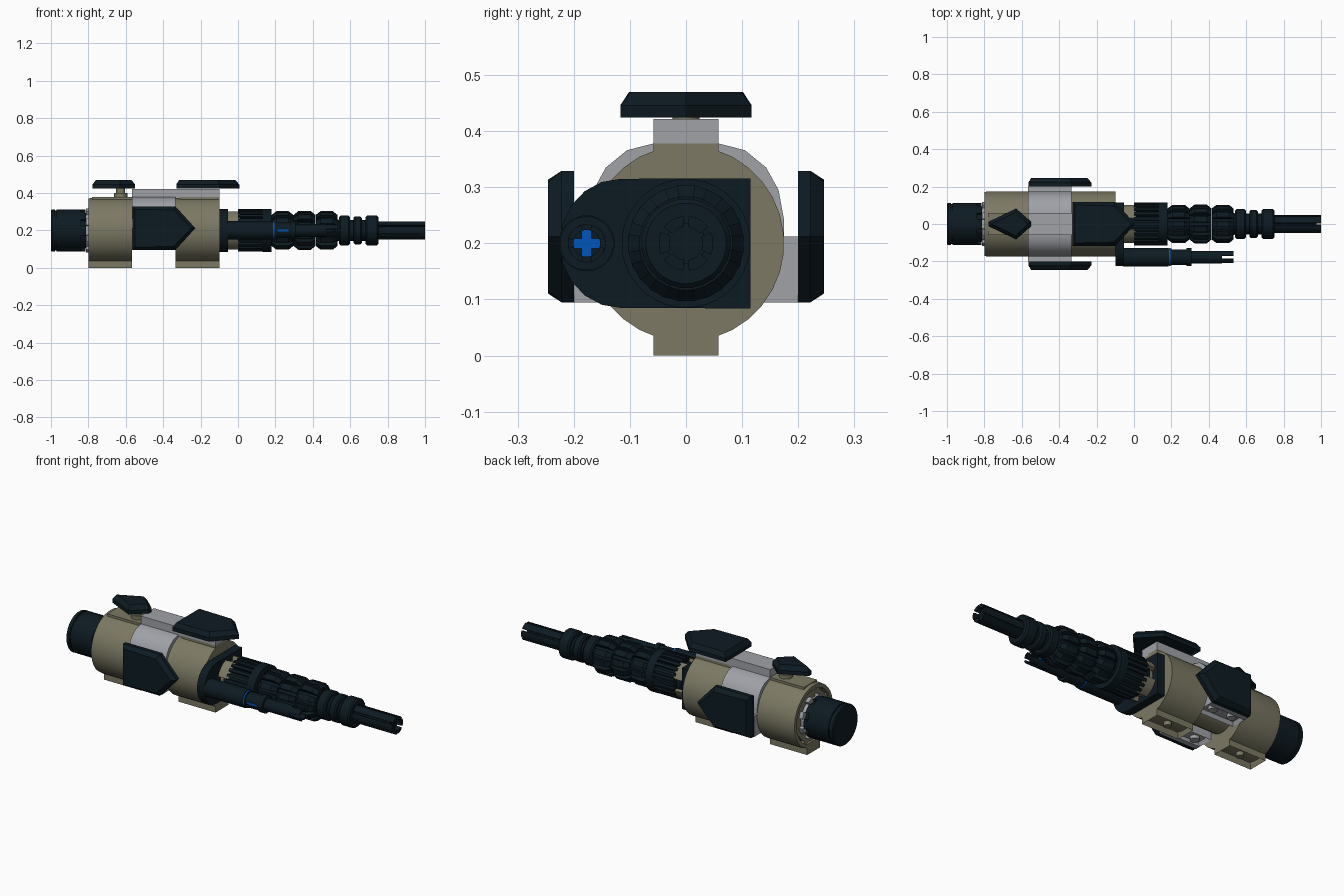
import bpy, bmesh, math
from mathutils import Vector

if "Cube" in bpy.data.objects:
    bpy.data.objects.remove(bpy.data.objects["Cube"])

def material(name, rgb):
    m = bpy.data.materials.new(name)
    m.diffuse_color = (*rgb, 1)
    m.use_nodes = True
    m.node_tree.nodes["Principled BSDF"].inputs["Base Color"].default_value = m.diffuse_color
    return m

TAN = material("tan", (0.2, 0.19, 0.125))
DARK = material("dark", (0.004, 0.0105, 0.016))
GREY = material("light_grey", (0.35, 0.36, 0.39))
BLUE = material("blue", (0.0, 0.09, 0.5))
AXIS = (0.0, 0.2)        # main barrel centre (y, z)
SIDE = (-0.177, 0.2)     # side barrel centre

def finish(name, bm, mat, angle=30):
    bmesh.ops.recalc_face_normals(bm, faces=bm.faces)
    me = bpy.data.meshes.new(name)
    for f in bm.faces:
        f.smooth = True
    bm.to_mesh(me)
    bm.free()
    me.set_sharp_from_angle(angle=math.radians(angle))
    me.materials.append(mat)
    ob = bpy.data.objects.new(name, me)
    bpy.context.collection.objects.link(ob)
    return ob

def loft(name, sections, mat, centre=(0, 0)):
    """Skin (x, yz-outline) sections along x and cap both ends."""
    bm = bmesh.new()
    rings = [[bm.verts.new((x, y + centre[0], z + centre[1])) for y, z in pts] for x, pts in sections]
    n = len(rings[0])
    for a, b in zip(rings, rings[1:]):
        for i in range(n):
            bm.faces.new((a[i], a[(i + 1) % n], b[(i + 1) % n], b[i]))
    bm.faces.new(rings[0])
    bm.faces.new(rings[-1])
    return finish(name, bm, mat)

def prism(name, pts, x0, x1, mat, centre=(0, 0)):
    return loft(name, [(x0, pts), (x1, pts)], mat, centre)

def circle(r, n=24):
    return [(r * math.cos(2 * math.pi * (i + .5) / n), r * math.sin(2 * math.pi * (i + .5) / n)) for i in range(n)]

def turned(name, profile, mat, centre=AXIS, n=24):
    return loft(name, [(x, circle(r, n)) for x, r in profile], mat, centre)

def gear(n, r_in, r_out, duty=0.6, phase=0.0, arc=2):
    """Toothed outline with n teeth."""
    pts = []
    for i in range(n):
        for r, a0, a1 in ((r_out, 0, duty), (r_in, duty, 1)):
            for k in range(arc):
                a = 2 * math.pi * (i + phase - duty / 2 + a0 + (a1 - a0) * k / (arc - 1)) / n
                pts.append((r * math.cos(a), r * math.sin(a)))
    return pts

def cross(r, w):
    q = [(r, -w), (r, w), (w, w), (w, r), (-w, r), (-w, w), (-r, w), (-r, -w),
         (-w, -w), (-w, -r), (w, -r), (w, -w)]
    return q

def box(name, x, y, z, mat, hollow=0):
    """Box from ranges; hollow sinks a framed recess into the underside."""
    bm = bmesh.new()
    bmesh.ops.create_cube(bm, size=1)
    for v in bm.verts:
        v.co = Vector([r[0] if c < 0 else r[1] for c, r in zip(v.co, (x, y, z))])
    if hollow:
        bm.normal_update()
        f = min(bm.faces, key=lambda f: f.calc_center_median().z)
        bmesh.ops.inset_region(bm, faces=[f], thickness=0.015)
        for v in f.verts:
            v.co.z += hollow
    return finish(name, bm, mat)

def panel(name, outline, to_world):
    """Armour plate: straight rim, chamfered face, hollow back."""
    bm = bmesh.new()
    lo = [bm.verts.new((x, u, 0)) for x, u in outline]
    hi = [bm.verts.new((x, u, 0.022)) for x, u in outline]
    n = len(lo)
    for i in range(n):
        bm.faces.new((lo[i], lo[(i + 1) % n], hi[(i + 1) % n], hi[i]))
    back, face = bm.faces.new(lo[::-1]), bm.faces.new(hi)
    bmesh.ops.recalc_face_normals(bm, faces=bm.faces)
    bmesh.ops.inset_region(bm, faces=[face], thickness=0.022)
    for v in face.verts:
        v.co.z += 0.024
    bmesh.ops.inset_region(bm, faces=[back], thickness=0.012)
    for v in back.verts:
        v.co.z += 0.012
    for v in bm.verts:
        v.co = Vector(to_world(*v.co))
    return finish(name, bm, DARK, 15)

def stud(name, x, y, z0, z1, r, mat):
    bm = bmesh.new()
    bmesh.ops.create_cone(bm, cap_ends=True, segments=16, radius1=r, radius2=r, depth=z1 - z0)
    bmesh.ops.translate(bm, verts=bm.verts, vec=(x, y, (z0 + z1) / 2))
    return finish(name, bm, mat)

# Tan body drums with feet and flat tops
for tag, x0, x1 in (("rear", -0.8, -0.568), ("fore", -0.333, -0.1)):
    rear = tag == "rear"
    lip = [(x0 + .03, .01), (x0 + .03, .15), (x0, .152), (x0, .172)] if rear else [(x0, .01), (x0, .175)]
    turned(tag + "_drum", lip + [(x0 + .02, .175), (x1, .175), (x1, .01)], TAN, n=32)
    box(tag + "_foot", (x0, x1), (-.058, .058), (0, .06), TAN, hollow=.03)
    stud(tag + "_foot_pin", (x0 + x1) / 2, 0, .004, .04, .02, TAN)
    box(tag + "_drum_top", (x0 + .02, x1), (-.058, .058), (.34, .378), TAN)
turned("body_core", [(-.6, .01), (-.6, .1), (-.3, .1), (-.3, .01)], TAN)

# Grey saddle between the drums, with side brackets and top rail
half = [(.175, .14), (.175, .24), (.165, .295), (.143, .335), (.105, .366), (.058, .378)]
inner = [(-.1, .3), (-.13, .2), (-.13, .14)]
arch = half + [(-y, z) for y, z in half[::-1]] + inner[::-1] + [(-y, z) for y, z in inner]
prism("saddle_arch", arch, -.568, -.333, GREY)
for s, tag in ((-1, "front"), (1, "back")):
    box(tag + "_bracket_shelf", (-.568, -.333), sorted((s * .085, s * .2)), (.095, .142), GREY, hollow=.02)
    for x in (-.51, -.39):
        stud(tag + "_bracket_tube", x, s * .142, .097, .13, .024, GREY)
    box(tag + "_bracket_wall", (-.568, -.333), sorted((s * .172, s * .2)), (.095, .212), GREY)
box("top_rail", (-.568, -.1), (-.058, .058), (.37, .422), GREY)

# Dark armour panels
side = [(-.565, -.117), (-.335, -.117), (-.228, 0), (-.335, .117), (-.565, .117)]
panel("front_panel", side, lambda x, u, w: (x, -.2 - w, .212 + u))
panel("back_panel", side, lambda x, u, w: (x, .2 + w, .212 + u))
panel("top_panel", [(x + .235, u) for x, u in side], lambda x, u, w: (x, u, .424 + w))
panel("top_diamond", [(-.778, -.012), (-.63, -.083), (-.55, -.012), (-.55, .012), (-.63, .083), (-.778, .012)],
      lambda x, u, w: (x, u, .424 + w))
stud("diamond_stem", -.627, 0, .37, .44, .024, TAN)
stud("diamond_stem_base", -.627, 0, .37, .4, .036, TAN)

# Rear cap
turned("rear_cap", [(-1, .01), (-1, .108), (-.995, .113), (-.978, .113), (-.978, .107), (-.97, .107),
                    (-.97, .113), (-.84, .113), (-.84, .095), (-.76, .095), (-.76, .01)], DARK, n=32)
prism("rear_cap_teeth", gear(8, .096, .112, .6, arc=3), -.84, -.815, DARK, AXIS)
prism("rear_collar", gear(8, .1, .12, .4, phase=.5, arc=3), -.812, -.76, GREY, AXIS)
prism("rear_rim_notches", gear(8, .14, .155, .3, phase=.5, arc=3), -.79, -.76, TAN, AXIS)

# Muzzle bracket carrying the side barrel
nose = [(SIDE[0] + .06 - .108 * math.cos(a), SIDE[1] + .115 * math.sin(a))
        for a in [math.radians(-90 + 180 * i / 10) for i in range(11)]]
prism("muzzle_bracket", [(.115, .316), (.115, .084)] + nose, -.1, -.054, DARK)

# Tan coupling and ribbed dark drum
prism("coupling", gear(4, .08, .106, .6, phase=.5, arc=5), -.056, .01, TAN, AXIS)
turned("ribbed_core", [(-.03, .01), (-.03, .088), (.18, .088), (.18, .01)], DARK)
prism("drum_ribs", gear(24, .094, .114, .55), .0, .135, DARK, AXIS)
turned("drum_collar", [(.132, .01), (.132, .115), (.178, .115), (.178, .01)], DARK, n=32)

# Lobed grip in three staggered bands
for i in range(3):
    x0 = .18 + i * .118
    x1 = x0 + .116
    low, high = gear(12, .074, .084, .6, i / 2), gear(12, .078, .104, .6, i / 2)
    loft("grip_band", [(x0, low), (x0 + .025, high), (x1 - .025, high), (x1, low)], DARK, AXIS)

# Ringed neck and fluted muzzle shaft
neck = [(.53, .01), (.53, .06)]
for x0, x1, r in ((.54, .598, .08), (.618, .662, .076), (.682, .75, .08)):
    neck += [(x0, .057), (x0, r - .008), (x0 + .008, r), (x1 - .008, r), (x1, r - .008), (x1, .057)]
turned("ringed_neck", neck + [(.75, .01)], DARK)
turned("shaft_core", [(.74, .01), (.74, .036), (.975, .036), (.975, .01)], DARK)
for i in range(6):
    a = [math.radians(60 * i + d) for d in (-24, -8, 8, 24)]
    prism("shaft_flute", [(.049 * math.cos(t), .049 * math.sin(t)) for t in a] +
          [(.03 * math.cos(t), .03 * math.sin(t)) for t in a[::-1]], .74, 1.0, DARK, AXIS)

# Side barrel with blue axle
turned("side_barrel", [(-.06, .01), (-.06, .05), (.185, .05), (.185, .046), (.2, .046), (.2, .042), (.28, .042),
                       (.28, .048), (.308, .048), (.308, .034), (.47, .034), (.47, .024), (.3, .024),
                       (.3, .005)], DARK, SIDE)
for i in range(4):
    a = [math.radians(45 + 90 * i + d) for d in (-30, -10, 10, 30)]
    prism("side_barrel_prong", [(.034 * math.cos(t), .034 * math.sin(t)) for t in a] +
          [(.024 * math.cos(t), .024 * math.sin(t)) for t in a[::-1]], .465, .532, DARK, SIDE)
turned("blue_band", [(.186, .01), (.186, .048), (.194, .048), (.194, .01)], BLUE, SIDE)
prism("blue_axle", cross(.0235, .009), .25, .46, BLUE, SIDE)
box("blue_slot_insert", (.212, .27), (-.2205, -.2), (.195, .205), BLUE)
